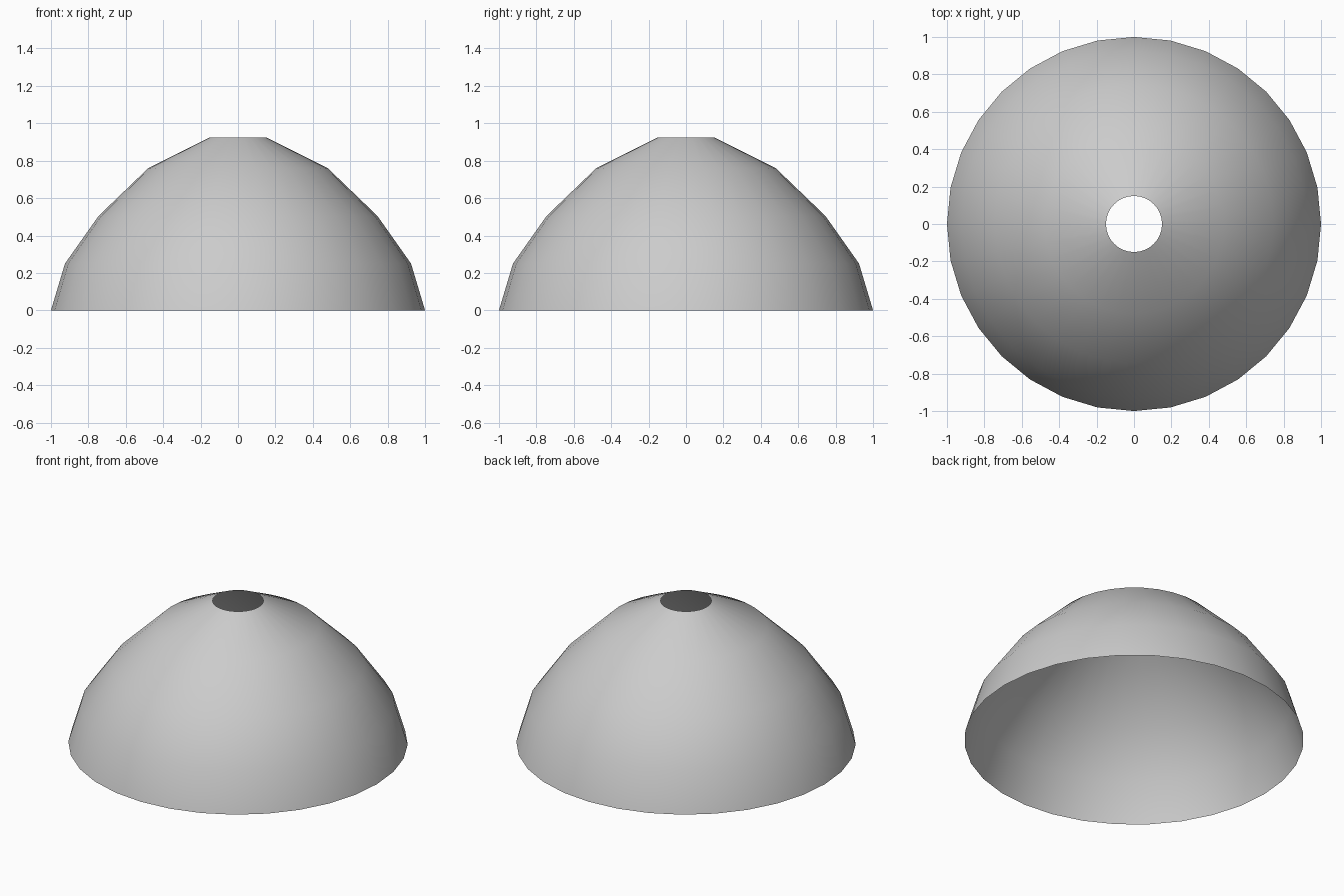
import bpy
import bmesh
from math import cos, sin, tau

cube = bpy.data.objects.get("Cube")
if cube:
    bpy.data.objects.remove(cube, do_unlink=True)

SIDES = 32
# Radius and height of each ring, from the open rim to the top hole
PROFILE = [(1.0, 0.0), (0.925, 0.25), (0.745, 0.505), (0.48, 0.76), (0.15, 0.925)]

grey = bpy.data.materials.new("light grey")
colour = (0.6, 0.6, 0.6, 1)
grey.diffuse_color = colour
grey.use_nodes = True
grey.node_tree.nodes["Principled BSDF"].inputs["Base Color"].default_value = colour

# Thin open dome, lofted ring by ring
bm = bmesh.new()
rings = [[bm.verts.new((r * cos(tau * i / SIDES), r * sin(tau * i / SIDES), z))
          for i in range(SIDES)] for r, z in PROFILE]
for low, high in zip(rings, rings[1:]):
    for i in range(SIDES):
        j = (i + 1) % SIDES
        face = bm.faces.new((low[i], low[j], high[j], high[i]))
        face.smooth = True

mesh = bpy.data.meshes.new("dome_shell")
bm.to_mesh(mesh)
bm.free()
mesh.materials.append(grey)
dome = bpy.data.objects.new("dome_shell", mesh)
bpy.context.collection.objects.link(dome)
